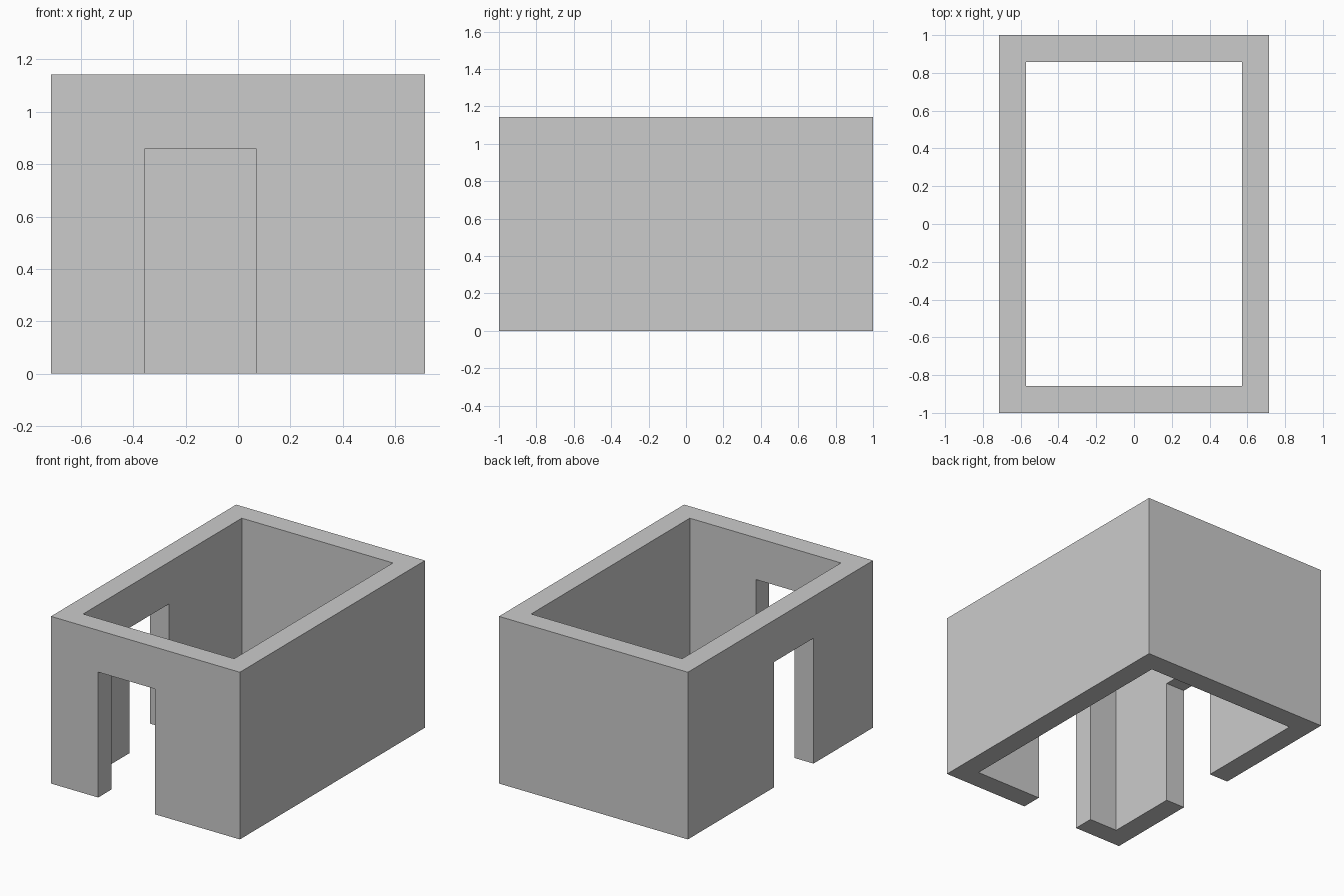
import bpy

if "Cube" in bpy.data.objects:
    bpy.data.objects.remove(bpy.data.objects["Cube"])

U = 1 / 7  # wall thickness, the module for all sizes


def box(name, x, y, z):
    """Box from (min, max) ranges given in modules."""
    bpy.ops.mesh.primitive_cube_add(size=1)
    ob = bpy.context.object
    ob.name = name
    ob.location = [U * sum(r) / 2 for r in (x, y, z)]
    ob.scale = [U * (r[1] - r[0]) for r in (x, y, z)]
    bpy.ops.object.transform_apply(location=True, rotation=False, scale=True)
    return ob


def cut(target, cutter):
    mod = target.modifiers.new(cutter.name, 'BOOLEAN')
    mod.operation = 'DIFFERENCE'
    mod.solver = 'EXACT'
    mod.object = cutter
    cutter.hide_render = True
    bpy.context.view_layer.objects.active = target
    bpy.ops.object.modifier_apply(modifier=mod.name)
    bpy.data.objects.remove(cutter)


# Outer block of the house walls
walls = box("walls", (-5, 5), (-7, 7), (0, 8))

# Open interior, no floor or roof
cut(walls, box("room_cutter", (-4, 4), (-6, 6), (-1, 9)))

# Doorways in the front and left walls
cut(walls, box("front_door_cutter", (-2.5, 0.5), (-8, -5), (-1, 6)))
cut(walls, box("left_door_cutter", (-6, -3), (-2.5, 0.5), (-1, 6)))
